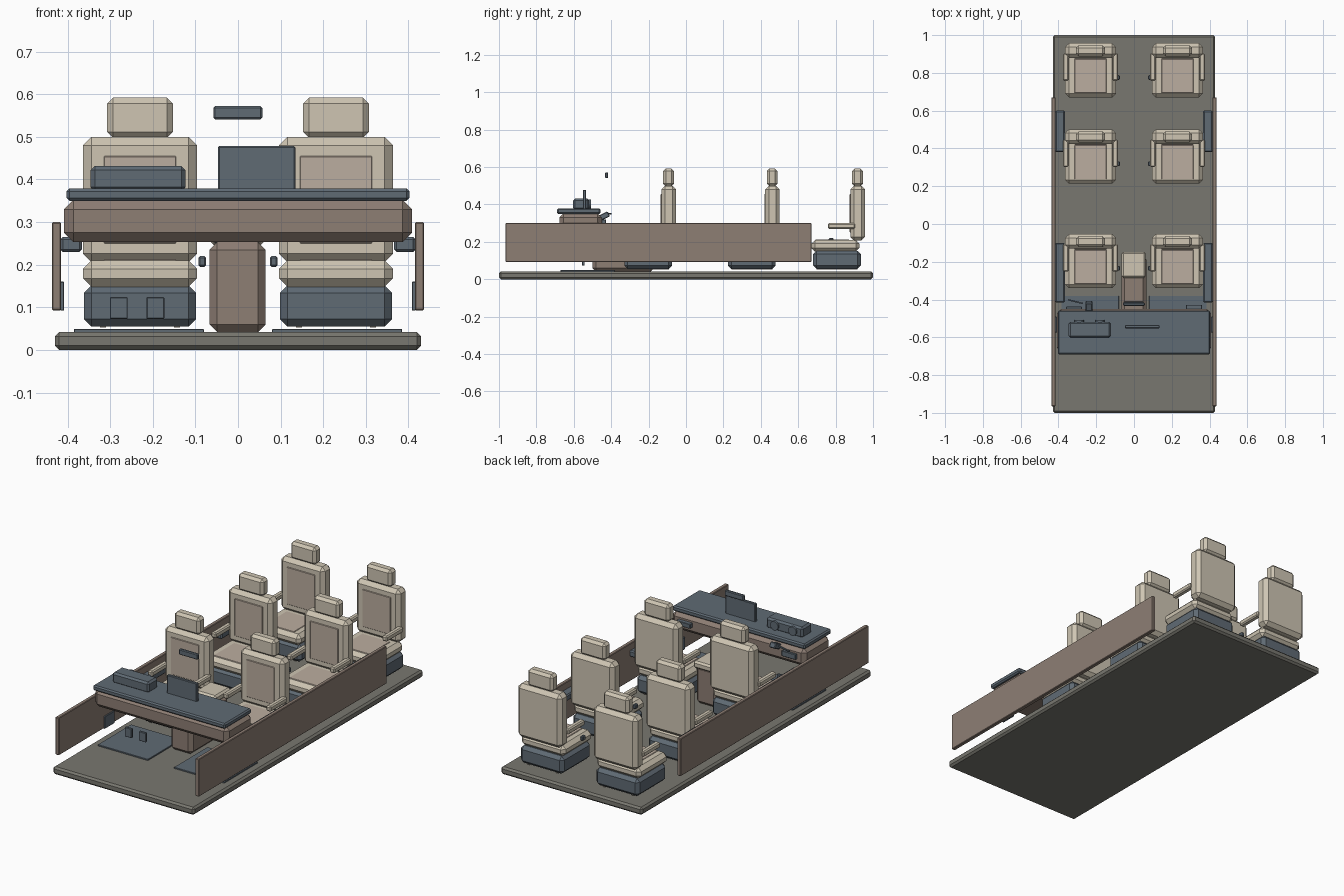
import bpy, bmesh
from math import radians
from mathutils import Matrix, Vector

if "Cube" in bpy.data.objects:
    bpy.data.objects.remove(bpy.data.objects["Cube"])


def mat(name, c):
    m = bpy.data.materials.new(name)
    m.diffuse_color = (*c, 1)
    m.use_nodes = True
    m.node_tree.nodes["Principled BSDF"].inputs["Base Color"].default_value = m.diffuse_color
    return m


FLOOR = mat("floor_grey", (0.19, 0.185, 0.16))
BEIGE = mat("beige_leather", (0.62, 0.56, 0.45))
INSERT = mat("insert_tan", (0.50, 0.42, 0.35))
BROWN = mat("brown_trim", (0.27, 0.21, 0.175))
BLUE = mat("slate_blue", (0.115, 0.145, 0.175))


def finish(name, bm, m):
    me = bpy.data.meshes.new(name)
    bm.to_mesh(me)
    bm.free()
    me.materials.append(m)
    ob = bpy.data.objects.new(name, me)
    bpy.context.collection.objects.link(ob)
    return ob


def box(name, x, y, z, m, bevel=0.0, tilt=(0, 'X')):
    """Chamfered box from (min, max) ranges, optionally tilted about its centre."""
    bm = bmesh.new()
    size = [b - a for a, b in (x, y, z)]
    mid = Vector([(a + b) / 2 for a, b in (x, y, z)])
    bmesh.ops.create_cube(bm, size=1, matrix=Matrix.Diagonal((*size, 1)))
    if bevel:
        bmesh.ops.bevel(bm, geom=bm.edges[:], offset=bevel, segments=1, affect='EDGES')
    bm.transform(Matrix.Translation(mid) @ Matrix.Rotation(radians(tilt[0]), 4, tilt[1]))
    return finish(name, bm, m)


def cyl(name, loc, r, depth, m, axis='Z', sides=16):
    bm = bmesh.new()
    rot = Matrix.Rotation(radians(90), 4, 'X') if axis == 'Y' else Matrix()
    bmesh.ops.create_cone(bm, cap_ends=True, segments=sides, radius1=r, radius2=r,
                          depth=depth, matrix=Matrix.Translation(loc) @ rot)
    return finish(name, bm, m)


def around(c, half):
    return (c - half, c + half)


def seat(row, side, cy):
    n = f"{row}_{side}_"
    s = 1 if side == "right" else -1
    cx = 0.23 * s

    def yy(a, b):
        return (cy + a, cy + b)
    # floor rails, base and cushion
    for i, dx in enumerate((-0.087, 0.087)):
        box(n + f"seat_rail_{i}", around(cx + dx * s, 0.007), yy(-0.22, 0.0), (0.052, 0.075), BEIGE)
    box(n + "seat_base", around(cx, 0.132), yy(-0.238, 0.017), (0.055, 0.152), BLUE, 0.018)
    box(n + "seat_cushion", around(cx, 0.134), yy(-0.248, 0.01), (0.148, 0.21), BEIGE, 0.02)
    box(n + "cushion_insert", around(cx, 0.085), yy(-0.225, -0.045), (0.20, 0.213), INSERT, 0.002)
    # backrest and headrest
    box(n + "backrest", around(cx, 0.134), yy(-0.039, 0.039), (0.206, 0.50), BEIGE, 0.02)
    box(n + "backrest_insert", around(cx, 0.085), yy(-0.043, -0.03), (0.25, 0.455), INSERT, 0.002)
    box(n + "headrest", around(cx, 0.077), yy(-0.03, 0.028), (0.497, 0.592), BEIGE, 0.014)
    # armrests and buckle
    for i, dx in enumerate((-0.131, 0.131)):
        box(n + f"armrest_{i}", around(cx + dx, 0.015), yy(-0.16, -0.015), (0.27, 0.30), BEIGE, 0.006)
    box(n + "buckle", around(0.084 * s, 0.009), yy(-0.155, -0.13), (0.195, 0.22), BLUE, 0.004)


# floor pan
box("floor", (-0.43, 0.43), (-1, 1), (0, 0.042), FLOOR, 0.01)

# three rows of paired seats
for row, cy in (("front", -0.092), ("middle", 0.462), ("rear", 0.918)):
    for side in ("left", "right"):
        seat(row, side, cy)

# door panels with armrests, speaker covers and floor mats
for s, side in ((-1, "left"), (1, "right")):
    def xs(a, b):
        return tuple(sorted((a * s, b * s)))
    box(side + "_side_panel", xs(0.415, 0.437), (-0.965, 0.67), (0.093, 0.30), BROWN, 0.003)
    box(side + "_front_door_armrest", xs(0.366, 0.417), (-0.415, -0.10), (0.23, 0.265), BLUE, 0.006)
    box(side + "_middle_door_armrest", xs(0.366, 0.417), (0.38, 0.60), (0.23, 0.265), BLUE, 0.006)
    box(side + "_speaker_cover", xs(0.408, 0.417), (-0.575, -0.49), (0.092, 0.16), BLUE, 0.002)
    box(side + "_floor_mat", xs(0.08, 0.385), (-0.67, -0.38), (0.041, 0.049), BLUE, 0.001)

# dashboard
box("dash_body", (-0.408, 0.408), (-0.677, -0.45), (0.253, 0.352), BROWN, 0.022)
box("dash_top", (-0.403, 0.403), (-0.69, -0.457), (0.35, 0.379), BLUE, 0.007)
box("instrument_cluster", (-0.346, -0.123), (-0.603, -0.518), (0.372, 0.432), BLUE, 0.01)
for i, x in enumerate((-0.29, -0.18)):
    cyl(f"gauge_{i}", (x, -0.517, 0.403), 0.024, 0.016, BLUE, 'Y')
box("centre_screen", (-0.047, 0.135), (-0.552, -0.535), (0.372, 0.478), BLUE, 0.003)
box("left_vent", (-0.36, -0.275), (-0.452, -0.438), (0.29, 0.32), BLUE, 0.002)
box("glovebox_handle", (0.275, 0.36), (-0.452, -0.428), (0.295, 0.32), BLUE, 0.002)

# steering column, stalk and pedals
box("steering_column", (-0.256, -0.22), (-0.47, -0.41), (0.322, 0.352), BLUE, 0.004, (25, 'X'))
box("control_stalk", (-0.35, -0.27), (-0.415, -0.407), (0.346, 0.354), BLUE, 0.001, (-14, 'Z'))
for i, x in enumerate((-0.28, -0.194)):
    box(f"pedal_{i}", around(x, 0.021), (-0.556, -0.542), (0.073, 0.124), BLUE, 0.002)

# centre console with armrest, cup holders and gear selector
box("centre_console", (-0.067, 0.065), (-0.50, -0.17), (0.042, 0.253), BROWN, 0.018)
box("console_armrest", (-0.066, 0.062), (-0.285, -0.147), (0.245, 0.285), BEIGE, 0.01)
for i, y in enumerate((-0.313, -0.365)):
    cyl(f"cup_holder_{i}", (-0.003, y, 0.253), 0.022, 0.006, BROWN)
box("gear_selector", (-0.055, 0.05), (-0.425, -0.41), (0.25, 0.265), BLUE, 0.003)

# rear-view mirror
box("rear_view_mirror", (-0.058, 0.057), (-0.433, -0.416), (0.541, 0.572), BLUE, 0.004)
